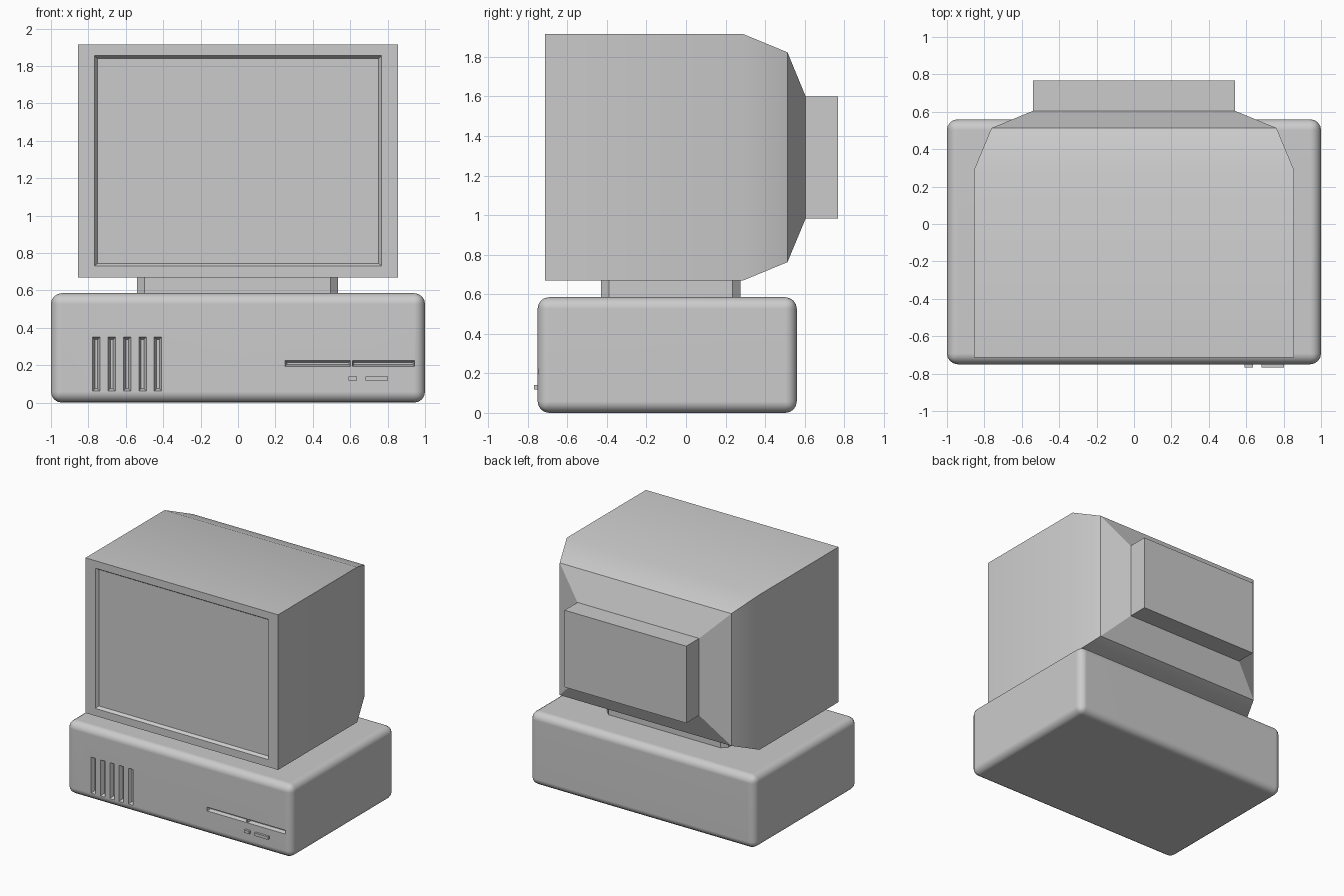
import bpy, bmesh, math

if "Cube" in bpy.data.objects:
    bpy.data.objects.remove(bpy.data.objects["Cube"])


def make_object(name, bm):
    bmesh.ops.recalc_face_normals(bm, faces=bm.faces)
    mesh = bpy.data.meshes.new(name)
    bm.to_mesh(mesh)
    bm.free()
    obj = bpy.data.objects.new(name, mesh)
    bpy.context.collection.objects.link(obj)
    return obj


def loft(name, rings):
    """Capped skin through rectangles (x0, x1, z0, z1, y)."""
    bm = bmesh.new()
    loops = [[bm.verts.new(p) for p in ((a, y, c), (b, y, c), (b, y, d), (a, y, d))]
             for a, b, c, d, y in rings]
    for r, s in zip(loops, loops[1:]):
        for i in range(4):
            j = (i + 1) % 4
            bm.faces.new((r[i], r[j], s[j], s[i]))
    bm.faces.new(loops[0])
    bm.faces.new(loops[-1])
    return make_object(name, bm)


def smooth(obj):
    bpy.ops.object.select_all(action='DESELECT')
    obj.select_set(True)
    bpy.context.view_layer.objects.active = obj
    bpy.ops.object.shade_smooth_by_angle(angle=math.radians(30))


def bevel_edges(obj, width, segments, vertical_only=False):
    bm = bmesh.new()
    bm.from_mesh(obj.data)
    edges = [e for e in bm.edges if not vertical_only
             or abs(e.verts[0].co.z - e.verts[1].co.z) > 0.01]
    bmesh.ops.bevel(bm, geom=edges, offset=width, offset_type='OFFSET',
                    segments=segments, profile=0.5, affect='EDGES')
    bm.to_mesh(obj.data)
    bm.free()


# Computer case with rounded edges
FRONT = -0.75
case = loft("computer_case", [(-1, 1, 0, 0.585, FRONT), (-1, 1, 0, 0.585, 0.56)])
bevel_edges(case, 0.058, 4)

# Tapered recesses: five cooling vents and two disk drive slots
slots = [(-0.778 + 0.0825 * i, -0.738 + 0.0825 * i, 0.062, 0.35, 0.013) for i in range(5)]
slots += [(0.252, 0.602, 0.194, 0.224, 0.009), (0.611, 0.945, 0.194, 0.224, 0.009)]
cutters = []
for n, (a, b, c, d, t) in enumerate(slots):
    cutter = loft("slot_cutter_%d" % n, [(a, b, c, d, FRONT - 0.03), (a, b, c, d, FRONT),
                                         (a + t, b - t, c + t, d - t, FRONT + 0.03)])
    cutter.hide_render = True
    mod = case.modifiers.new("slot", 'BOOLEAN')
    mod.object = cutter
    mod.operation = 'DIFFERENCE'
    mod.solver = 'EXACT'
    cutters.append(cutter)
bpy.context.view_layer.objects.active = case
for mod in list(case.modifiers):
    bpy.ops.object.modifier_apply(modifier=mod.name)
for cutter in cutters:
    bpy.data.objects.remove(cutter)
smooth(case)
case.modifiers.new("even_shading", 'WEIGHTED_NORMAL').keep_sharp = True

# Power and reset buttons
for name, a, b in (("small_button", 0.592, 0.637), ("wide_button", 0.683, 0.803)):
    loft(name, [(a, b, 0.117, 0.14, -0.768), (a, b, 0.117, 0.14, -0.73)])

# Monitor stand with chamfered corners
stand = loft("monitor_stand", [(-0.54, 0.535, 0.57, 0.68, -0.43), (-0.54, 0.535, 0.57, 0.68, 0.275)])
bevel_edges(stand, 0.04, 1, vertical_only=True)

# Monitor: recessed screen, square front, tapered back and rear box
monitor = loft("monitor", [
    (-0.752, 0.752, 0.745, 1.84, -0.69),
    (-0.768, 0.768, 0.73, 1.855, -0.713),
    (-0.855, 0.855, 0.67, 1.915, -0.713),
    (-0.855, 0.855, 0.67, 1.915, 0.29),
    (-0.762, 0.762, 0.762, 1.823, 0.513),
    (-0.54, 0.54, 0.983, 1.6, 0.605),
    (-0.54, 0.54, 0.983, 1.6, 0.768)])
smooth(monitor)
